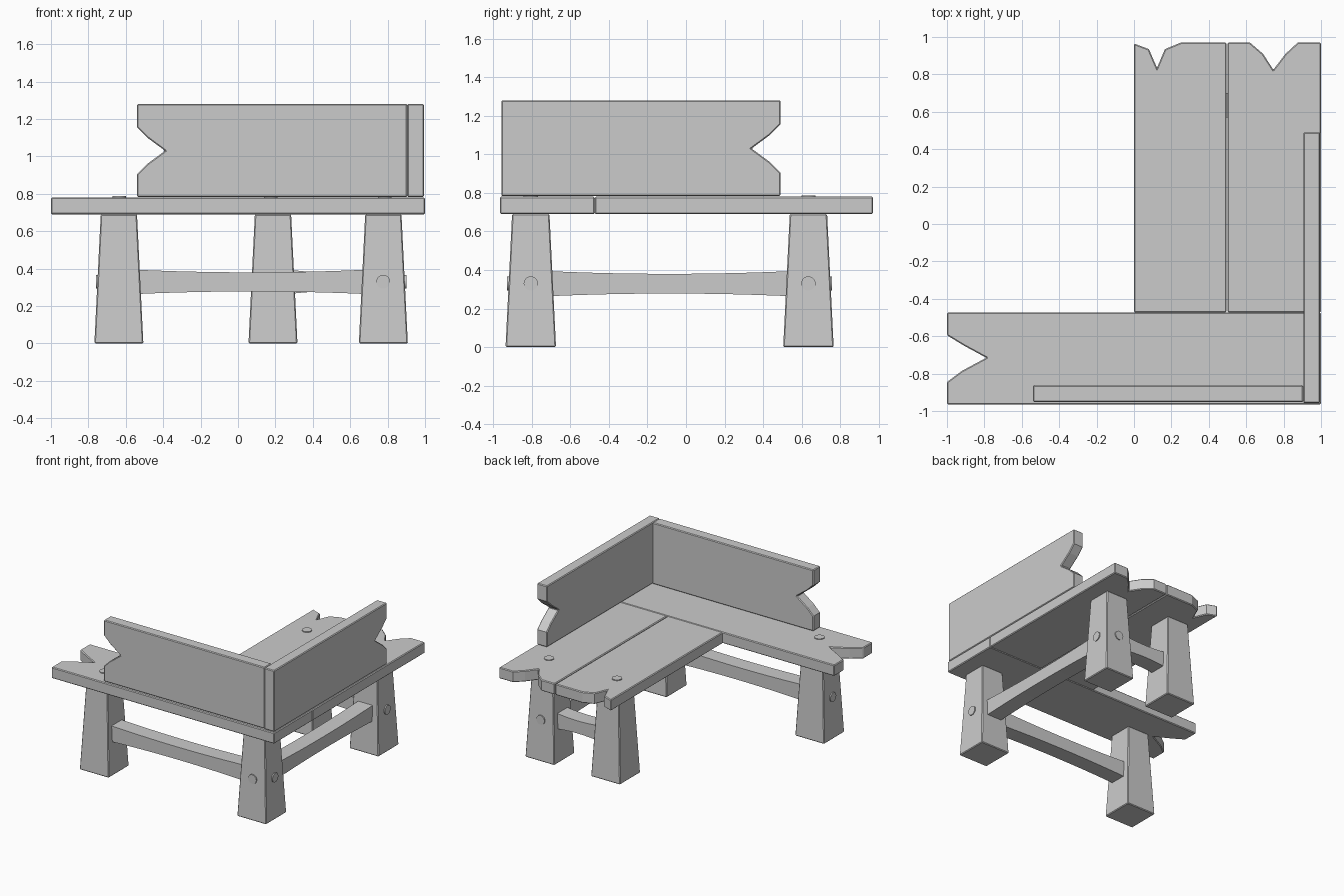
import bpy, bmesh
from mathutils import Vector

if "Cube" in bpy.data.objects:
    bpy.data.objects.remove(bpy.data.objects["Cube"])


def finish(name, bm, bevel=0.006):
    bmesh.ops.recalc_face_normals(bm, faces=bm.faces)
    me = bpy.data.meshes.new(name)
    bm.to_mesh(me)
    bm.free()
    ob = bpy.data.objects.new(name, me)
    bpy.context.collection.objects.link(ob)
    if bevel:
        m = ob.modifiers.new("edge_bevel", 'BEVEL')
        m.width, m.segments, m.limit_method = bevel, 1, 'ANGLE'
        m.angle_limit = 0.9
    return ob


def prism(name, pts, axis, lo, hi, bevel=0.006):
    """Extrude a 2D outline along x, y or z from lo to hi."""
    place = {'x': lambda a, b, c: (c, a, b),
             'y': lambda a, b, c: (a, c, b),
             'z': lambda a, b, c: (a, b, c)}[axis]
    bm = bmesh.new()
    face = bm.faces.new([bm.verts.new(place(a, b, lo)) for a, b in pts])
    new = bmesh.ops.extrude_face_region(bm, geom=[face])["geom"]
    vs = [v for v in new if isinstance(v, bmesh.types.BMVert)]
    bmesh.ops.translate(bm, verts=vs, vec=place(0, 0, hi - lo))
    return finish(name, bm, bevel)


# Seat planks with split, notched ends
S0, S1 = 0.69, 0.78
prism("seat_plank_long", [(1, -0.965), (1, -0.473), (-1, -0.473), (-1, -0.595),
      (-0.91, -0.65), (-0.79, -0.715), (-0.92, -0.785), (-1, -0.845), (-1, -0.965)],
      'z', S0, S1)
prism("seat_plank_inner", [(0, -0.473), (0.495, -0.473), (0.495, 0.97), (0.25, 0.97),
      (0.165, 0.935), (0.123, 0.835), (0.08, 0.935), (0, 0.965)], 'z', S0, S1)
prism("seat_plank_outer", [(0.5, -0.473), (1, -0.473), (1, 0.97), (0.875, 0.97),
      (0.81, 0.91), (0.745, 0.825), (0.69, 0.91), (0.62, 0.97), (0.5, 0.97)], 'z', S0, S1)

# Back boards with notched free ends
B0, B1 = 0.783, 1.28
prism("back_board_front", [(0.905, B0), (0.905, B1), (-0.54, B1), (-0.54, 1.155),
      (-0.485, 1.10), (-0.39, 1.03), (-0.485, 0.96), (-0.54, 0.905), (-0.54, B0)],
      'y', -0.952, -0.862)
prism("back_board_side", [(-0.957, B0), (-0.957, B1), (0.49, B1), (0.49, 1.155),
      (0.435, 1.10), (0.34, 1.03), (0.435, 0.96), (0.49, 0.905), (0.49, B0)],
      'x', 0.905, 0.995)

# Tapered legs
XL, XM, XR, YF, YB = -0.637, 0.187, 0.777, -0.805, 0.635
for name, x, y in (("leg_left", XL, YF), ("leg_corner", XR, YF),
                   ("leg_back_outer", XR, YB), ("leg_back_inner", XM, YB)):
    bm = bmesh.new()
    bmesh.ops.create_cube(bm, size=1)
    for v in bm.verts:
        h = 0.097 if v.co.z > 0 else 0.131
        v.co = (x + (h if v.co.x > 0 else -h), y + (h if v.co.y > 0 else -h),
                S0 if v.co.z > 0 else 0)
    finish(name, bm)


# Stretchers, slightly waisted in the middle
def stretcher(name, axis, a, b, centre, width=0.13, n=12):
    lo, hi = a + 0.09, b - 0.09
    ts = [-1 + 2 * i / n for i in range(n + 1)]
    outline = [((lo + hi) / 2 + t * (hi - lo) / 2, 0.329 + s * (0.051 + 0.014 * t * t))
               for s, run in ((1, ts), (-1, ts[::-1])) for t in run]
    prism(name, outline, axis, centre - width / 2, centre + width / 2, 0)


stretcher("stretcher_front", 'y', XL, XR, YF)
stretcher("stretcher_side", 'x', YF, YB, XR)
stretcher("stretcher_back", 'y', XM, XR, YB)


# Round pegs, each given by its outer face centre and outward direction
def peg(name, tip, direction, length=0.06):
    d = Vector(direction)
    bm = bmesh.new()
    bmesh.ops.create_cone(bm, cap_ends=True, segments=20, radius1=0.037,
                          radius2=0.037, depth=length)
    bm.transform(d.to_track_quat('Z', 'Y').to_matrix().to_4x4())
    bmesh.ops.translate(bm, verts=bm.verts, vec=Vector(tip) - d * length / 2)
    ob = finish(name, bm, 0)
    for p in ob.data.polygons:
        p.use_smooth = len(p.vertices) == 4
    ob.data.set_sharp_from_angle(angle=0.6)


for i, (x, y) in enumerate(((-0.635, -0.805), (0.175, 0.635), (0.785, 0.635))):
    peg(f"seat_peg_{i + 1}", (x, y, 0.787), (0, 0, 1))
out, pz = 0.123, 0.33
peg("peg_left", (XL - out, YF, pz), (-1, 0, 0))
peg("peg_corner_front", (XR, YF - out, pz), (0, -1, 0))
peg("peg_corner_side", (XR + out, YF, pz), (1, 0, 0))
peg("peg_back_side", (XR + out, YB, pz), (1, 0, 0))
peg("peg_back_end", (XR, YB + out, pz), (0, 1, 0))
